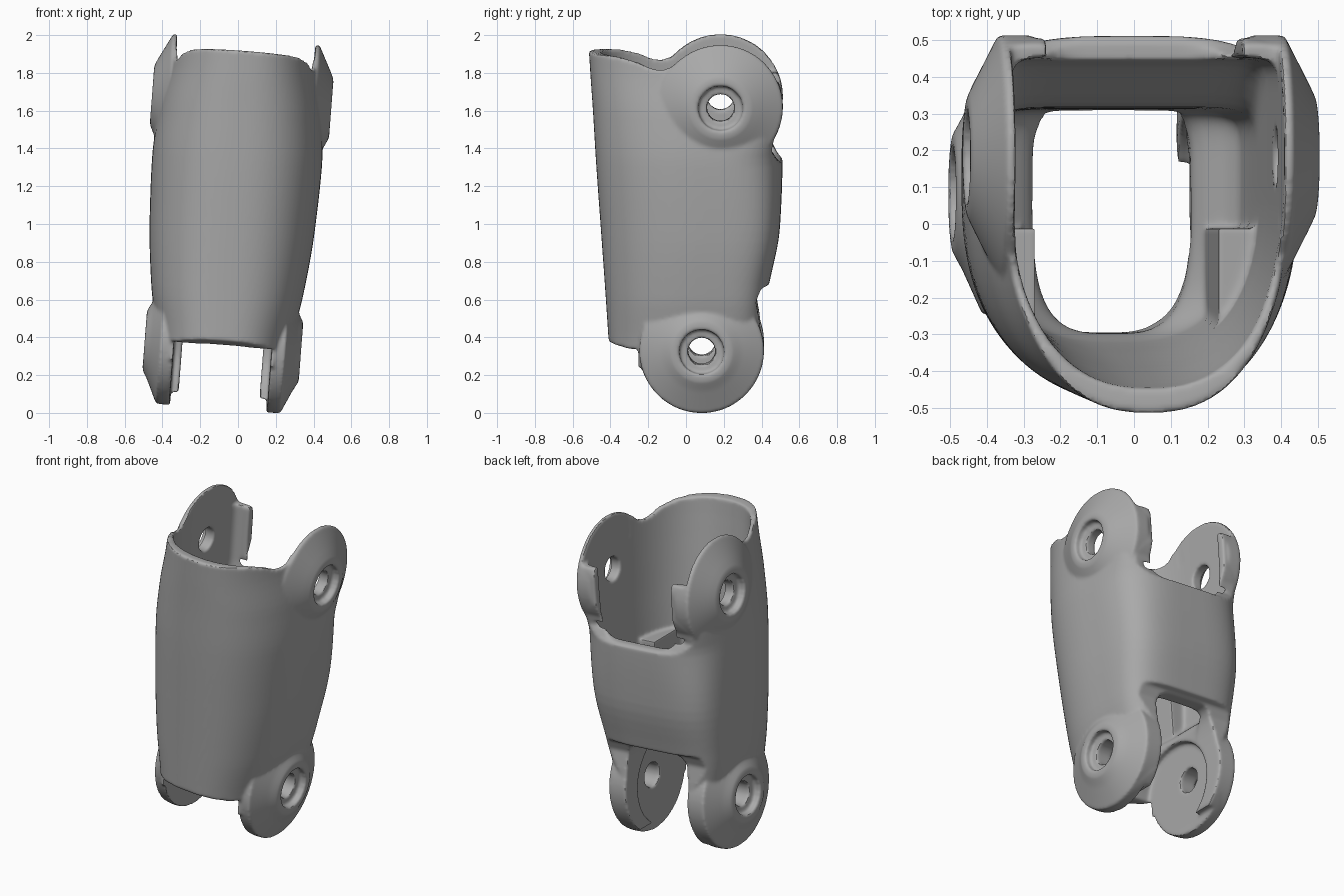
import bpy, bmesh, math
from mathutils import Matrix, Vector

if "Cube" in bpy.data.objects:
    bpy.data.objects.remove(bpy.data.objects["Cube"])

TOP_PIVOT = Vector((0, 0.185, 1.658))
LOW_PIVOT = Vector((0, 0.085, 0.36))
EAR_R = 0.332


def make_object(name, bm):
    bmesh.ops.recalc_face_normals(bm, faces=bm.faces)
    mesh = bpy.data.meshes.new(name)
    bm.to_mesh(mesh)
    bm.free()
    obj = bpy.data.objects.new(name, mesh)
    bpy.context.scene.collection.objects.link(obj)
    return obj


def skin(name, rings):
    """Skin a stack of closed rings and cap both ends."""
    bm = bmesh.new()
    loops = [[bm.verts.new(p) for p in ring] for ring in rings]
    n = len(loops[0])
    for a, b in zip(loops, loops[1:]):
        for i in range(n):
            j = (i + 1) % n
            bm.faces.new((a[i], a[j], b[j], b[i]))
    bm.faces.new(loops[0][::-1])
    bm.faces.new(loops[-1])
    return make_object(name, bm)


def rounded(i, steps, n):
    """Point on a unit superellipse of squareness n."""
    a = 2 * math.pi * i / steps
    return [math.copysign(abs(v) ** (2 / n), v) for v in (math.cos(a), math.sin(a))]


def section(z, half_w, front, back, n_front, n_back, mid=0.1, steps=96):
    """Rounded tube section: soft front half, squarer back half."""
    ring = []
    for i in range(steps):
        at_back = i < steps / 2
        x, y = rounded(i, steps, n_back if at_back else n_front)
        ring.append((x * half_w, mid + y * (back - mid if at_back else mid - front), z))
    return ring


def smooth_rows(rows, cuts=6):
    """Fill in rows along a monotone cubic so that the loft has no creases."""
    def slope(i, k):
        if i == 0 or i == len(rows) - 1:
            return 0
        d0, d1 = [(rows[j + 1][k] - rows[j][k]) / (rows[j + 1][0] - rows[j][0]) for j in (i - 1, i)]
        return 2 * d0 * d1 / (d0 + d1) if d0 * d1 > 0 else 0

    out = []
    for i in range(len(rows) - 1):
        p, q = rows[i], rows[i + 1]
        dz = q[0] - p[0]
        for c in range(cuts):
            t = c / cuts
            h = t * t * (3 - 2 * t)
            out.append([p[0] + dz * t] + [
                p[k] + (q[k] - p[k]) * h
                + dz * t * (1 - t) * ((1 - t) * slope(i, k) - t * slope(i + 1, k))
                for k in range(1, len(p))])
    return out + [rows[-1]]


def loft(name, rows):
    return skin(name, [section(*r) for r in smooth_rows(rows)])


def lathe(name, profile, centre, side, steps=72):
    """Turn an (x, radius) profile about the x axis through the centre."""
    return skin(name, [[(side * x, centre.y + r * math.cos(2 * math.pi * i / steps),
                         centre.z + r * math.sin(2 * math.pi * i / steps))
                        for i in range(steps)] for x, r in profile])


def slot(name, half_w, z, half_h, n, steps=64):
    """Rounded opening running back along y."""
    shape = [rounded(i, steps, n) for i in range(steps)]
    return skin(name, [[(u * half_w, y, z + v * half_h) for u, v in shape] for y in (0.1, 0.8)])


def box(name, lo, hi):
    bm = bmesh.new()
    bmesh.ops.create_cube(bm, size=1)
    for v in bm.verts:
        v.co = [l + (h - l) * (c + 0.5) for l, h, c in zip(lo, hi, v.co)]
    return make_object(name, bm)


def arc(centre, start, end, steps=32):
    angles = [math.radians(start + (end - start) * i / steps) for i in range(steps + 1)]
    return [(centre.y + EAR_R * math.cos(a), centre.z + EAR_R * math.sin(a)) for a in angles]


def combine(target, tool, operation):
    mod = target.modifiers.new(operation, "BOOLEAN")
    mod.operation, mod.solver, mod.object = operation, "EXACT", tool
    bake(target)
    bpy.data.objects.remove(tool)


def bake(obj):
    deps = bpy.context.evaluated_depsgraph_get()
    mesh = bpy.data.meshes.new_from_object(obj.evaluated_get(deps))
    obj.modifiers.clear()
    obj.data = mesh


# Outer shell: height, half width, front, back, front and back squareness
shell = loft("hinge_sleeve", [
    (-0.1, 0.31, -0.375, 0.36, 2.5, 4), (0.35, 0.345, -0.405, 0.40, 2.5, 4),
    (0.65, 0.402, -0.425, 0.435, 2.45, 4), (1.0, 0.438, -0.45, 0.50, 2.4, 4),
    (1.35, 0.45, -0.475, 0.513, 2.4, 3.5), (1.6, 0.43, -0.49, 0.512, 2.4, 6),
    (1.85, 0.385, -0.507, 0.512, 2.4, 7), (2.1, 0.36, -0.52, 0.512, 2.4, 7)])

# Trim to the side outline
outline = [(-0.7, 0.385), (-0.4, 0.385), (-0.3, 0.365), (-0.25, 0.36), (-0.25, 0.27)]
outline += arc(LOW_PIVOT, 198, 355)
outline += [(0.39, 0.52), (0.372, 0.62), (0.40, 0.69), (0.6, 0.71), (0.6, 1.31), (0.49, 1.36), (0.455, 1.42)]
outline += arc(TOP_PIVOT, -32, 136)
outline += [(-0.08, 1.868), (-0.13, 1.853), (-0.18, 1.86), (-0.25, 1.89), (-0.35, 1.915), (-0.7, 1.945)]
combine(shell, skin("side_outline", [[(x, y, z) for y, z in outline] for x in (-1, 1)]), "INTERSECT")

# Tapered hinge bosses
for side in (-1, 1):
    combine(shell, lathe("upper_boss", [(0.30, 0.33), (0.388, 0.33), (0.455, 0.20),
                                        (0.474, 0.16), (0.478, 0.12)], TOP_PIVOT, side), "UNION")
    combine(shell, lathe("lower_boss", [(0.19, 0.33), (0.33, 0.33), (0.385, 0.21),
                                        (0.413, 0.16), (0.417, 0.12)], LOW_PIVOT, side), "UNION")

# Hollow interior, with a stop rib left standing on each side
bore = loft("bore", [
    (-0.2, 0.215, -0.29, 0.31, 3.4, 5), (0.62, 0.215, -0.295, 0.31, 3.4, 5),
    (0.76, 0.34, -0.32, 0.312, 2.8, 7), (1.08, 0.358, -0.352, 0.32, 2.5, 8),
    (1.35, 0.363, -0.38, 0.445, 2.4, 12), (1.45, 0.364, -0.39, 0.452, 2.4, 14),
    (2.2, 0.366, -0.46, 0.455, 2.4, 14)])
for side in (-1, 1):
    near, far = sorted((side * 0.25, side * 0.5))
    combine(bore, box("stop_rib", (near, -0.27, 0.5), (far, -0.01, 1.15)), "DIFFERENCE")
combine(shell, bore, "DIFFERENCE")

# Rear openings between the hinge ears, leaving inward lips
combine(shell, slot("upper_gap", 0.267, 1.95, 0.59, 7), "DIFFERENCE")
combine(shell, box("upper_lip_end", (-0.365, 0.0, 1.79), (0.365, 0.8, 2.3)), "DIFFERENCE")
combine(shell, slot("lower_gap", 0.215, 0.08, 0.6, 7), "DIFFERENCE")
combine(shell, box("lower_lip_end", (-0.255, -0.5, -0.2), (0.255, 0.8, 0.1)), "DIFFERENCE")

for side in (-1, 1):
    # Round recess on the inner face of each lower ear
    offset = LOW_PIVOT + Vector((0, -0.075, -0.03))
    combine(shell, lathe("ear_recess", [(0.1, 0.275), (0.258, 0.275)], offset, side), "DIFFERENCE")
    # Stepped pin holes
    for pivot, face in ((TOP_PIVOT, 0.478), (LOW_PIVOT, 0.417)):
        hole = [(0.15, 0.072), (face - 0.045, 0.072), (face - 0.045, 0.118), (face + 0.1, 0.118)]
        combine(shell, lathe("pin_hole", hole, pivot, side), "DIFFERENCE")

# Soften every edge into a small cast fillet
remesh = shell.modifiers.new("Remesh", "REMESH")
remesh.mode, remesh.voxel_size = "VOXEL", 0.01
soften = shell.modifiers.new("Soften", "SMOOTH")
soften.factor, soften.iterations = 0.5, 6
bake(shell)

# Lean the part sideways and rest it on the ground
shell.data.transform(Matrix.Translation((-0.04, 0, 1)) @ Matrix.Rotation(math.radians(4.4), 4, "Y")
                     @ Matrix.Translation((0, 0, -1)))
lo = [min(v.co[k] for v in shell.data.vertices) for k in range(3)]
hi = [max(v.co[k] for v in shell.data.vertices) for k in range(3)]
shell.data.transform(Matrix.Translation((-(lo[0] + hi[0]) / 2, -(lo[1] + hi[1]) / 2, -lo[2])))

# Single plain grey
grey = bpy.data.materials.new("plain_grey")
grey.use_nodes = True
colour = (0.4, 0.4, 0.4, 1)
grey.diffuse_color = colour
grey.node_tree.nodes["Principled BSDF"].inputs["Base Color"].default_value = colour
shell.data.materials.clear()
shell.data.materials.append(grey)

bpy.ops.object.select_all(action="DESELECT")
shell.select_set(True)
bpy.context.view_layer.objects.active = shell
bpy.ops.object.shade_smooth_by_angle(angle=math.radians(40))
